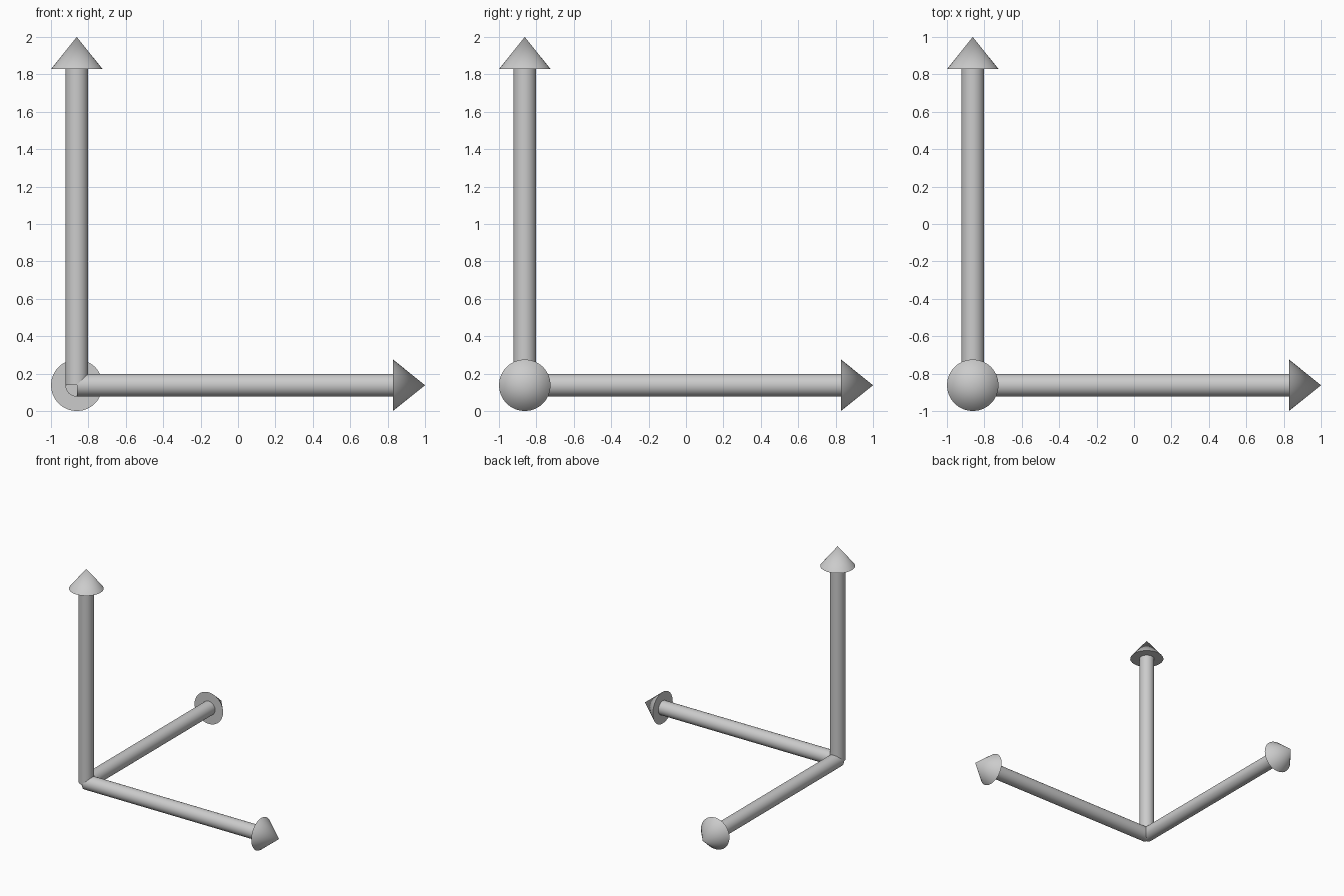
import bpy, math
from mathutils import Vector

if "Cube" in bpy.data.objects:
    bpy.data.objects.remove(bpy.data.objects["Cube"])

ORIGIN = Vector((-0.862, -0.862, 0.138))
LENGTH, TIP_START = 1.862, 1.69
SHAFT_R, TIP_R, SIDES = 0.061, 0.138, 32


def cone(name, direction, start, end, r1, r2):
    """Tapered round part lying along an axis from the shared corner."""
    bpy.ops.mesh.primitive_cone_add(
        vertices=SIDES, radius1=r1, radius2=r2, depth=end - start,
        location=ORIGIN + direction * (start + end) / 2,
        rotation=direction.to_track_quat('Z', 'Y').to_euler())
    bpy.context.object.name = name
    bpy.ops.object.shade_smooth_by_angle(angle=math.radians(30))


# One arrow per axis: round shaft plus cone tip
for axis, direction in (("x", Vector((1, 0, 0))),
                        ("y", Vector((0, 1, 0))),
                        ("z", Vector((0, 0, 1)))):
    cone(axis + "_arrow_shaft", direction, 0, TIP_START, SHAFT_R, SHAFT_R)
    cone(axis + "_arrow_tip", direction, TIP_START, LENGTH, TIP_R, 0)
